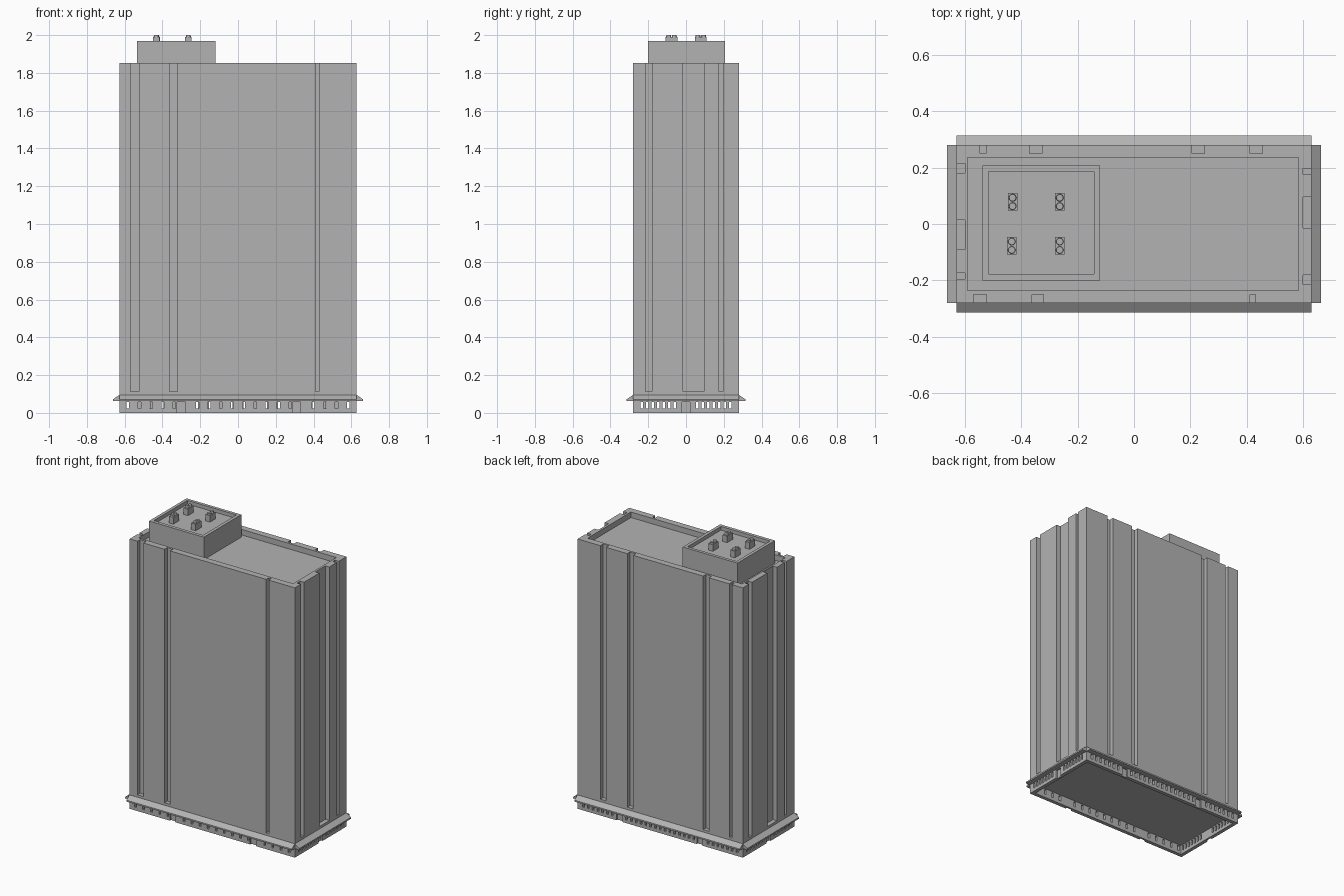
import bpy, bmesh, math
from mathutils import Vector

cube = bpy.data.objects.get("Cube")
if cube:
    bpy.data.objects.remove(cube, do_unlink=True)

GREY = (0.45, 0.45, 0.45, 1)
concrete = bpy.data.materials.new("grey concrete")
concrete.use_nodes = True
concrete.diffuse_color = GREY
concrete.node_tree.nodes["Principled BSDF"].inputs["Base Color"].default_value = GREY

HX, HY, TOP = 0.628, 0.28, 1.853


def finish(bm, name):
    bmesh.ops.recalc_face_normals(bm, faces=bm.faces)
    mesh = bpy.data.meshes.new(name)
    bm.to_mesh(mesh)
    bm.free()
    mesh.materials.append(concrete)
    obj = bpy.data.objects.new(name, mesh)
    bpy.context.collection.objects.link(obj)
    return obj


def boxes(name, spans):
    """One object from (x0, x1, y0, y1, z0, z1) spans."""
    bm = bmesh.new()
    for x0, x1, y0, y1, z0, z1 in spans:
        verts = bmesh.ops.create_cube(bm, size=1)["verts"]
        for v in verts:
            v.co = Vector((x1 if v.co.x > 0 else x0,
                           y1 if v.co.y > 0 else y0,
                           z1 if v.co.z > 0 else z0))
    return finish(bm, name)


def carve(obj, spans):
    cutter = boxes("cutter", spans)
    cutter.hide_render = True
    mod = obj.modifiers.new("carve", "BOOLEAN")
    mod.operation = "DIFFERENCE"
    mod.solver = "EXACT"
    mod.object = cutter
    bpy.context.view_layer.objects.active = obj
    bpy.ops.object.modifier_apply(modifier=mod.name)
    bpy.data.objects.remove(cutter, do_unlink=True)


def wall_cut(side, a, b, depth, z0, z1):
    """Box cutting into one wall between a and b along that wall."""
    out = 0.1
    return {"front": (a, b, -HY - out, -HY + depth, z0, z1),
            "back": (a, b, HY - depth, HY + out, z0, z1),
            "left": (HX - depth, HX + out, a, b, z0, z1),
            "right": (-HX - out, -HX + depth, a, b, z0, z1)}[side]


# Tower with full-height grooves, sunken roof and hollow underside
tower = boxes("tower", [(-HX, HX, -HY, HY, 0, TOP)])
grooves = {
    "front": [(-0.568, -0.523), (-0.362, -0.32), (0.41, 0.43)],
    "back": [(-0.545, -0.525), (-0.37, -0.326), (0.205, 0.25), (0.41, 0.455)],
    "left": [(-0.215, -0.18), (-0.015, 0.095), (0.175, 0.197)],
    "right": [(-0.195, -0.173), (-0.09, 0.015), (0.18, 0.215)],
}
cuts = [wall_cut(side, a, b, 0.03, 0.112, 2.1)
        for side, pairs in grooves.items() for a, b in pairs]
cuts.append((-0.59, 0.583, -0.235, 0.235, 1.815, 2.1))
cuts.append((-HX + 0.025, HX - 0.025, -HY + 0.025, HY - 0.025, -0.1, 0.064))
carve(tower, cuts)

# Ground floor slots and doorways
doors = {"front": [-0.3, 0.31], "back": [-0.3, 0.31], "left": [0], "right": [0]}
pitch = {"front": 0.06, "back": 0.036, "left": 0.03, "right": 0.03}
cuts = []
for side, centres in doors.items():
    half = (HX if side in ("front", "back") else HY) - 0.045
    count = round(2 * half / pitch[side])
    for c in centres:
        cuts.append(wall_cut(side, c - 0.022, c + 0.022, 0.012, -0.1, 0.058))
    for i in range(count + 1):
        p = -half + 2 * half * i / count
        if all(abs(p - c) > 0.032 for c in centres):
            cuts.append(wall_cut(side, p - 0.007, p + 0.007, 0.04, 0.022, 0.058))
carve(tower, cuts)


# Sloped canopies, one on each wall
def canopy(name, angle, wall, half):
    profile = [(0, 0.062), (0.034, 0.062), (0.034, 0.072), (0, 0.095)]
    bm = bmesh.new()
    face = bm.faces.new([bm.verts.new((-half, -wall - d, z)) for d, z in profile])
    new = bmesh.ops.extrude_face_region(bm, geom=[face])["geom"]
    bmesh.ops.translate(bm, vec=(2 * half, 0, 0),
                        verts=[g for g in new if isinstance(g, bmesh.types.BMVert)])
    obj = finish(bm, name)
    obj.rotation_euler.z = angle


canopy("front_canopy", 0, HY, HX)
canopy("left_canopy", math.pi / 2, HX, HY)
canopy("back_canopy", math.pi, HY, HX)
canopy("right_canopy", -math.pi / 2, HX, HY)

# Penthouse with a low parapet
penthouse = boxes("penthouse", [(-0.536, -0.12, -0.2, 0.207, 1.814, 1.97)])
carve(penthouse, [(-0.515, -0.142, -0.177, 0.186, 1.945, 2.1)])

# Rooftop vents: a block with two short round stacks
for i, (x, y) in enumerate([(-0.433, -0.077), (-0.263, -0.077),
                            (-0.43, 0.078), (-0.263, 0.078)], 1):
    boxes(f"vent_block_{i}", [(x - 0.017, x + 0.017, y - 0.031, y + 0.031, 1.944, 1.99)])
    bm = bmesh.new()
    for dy in (-0.015, 0.015):
        new = bmesh.ops.create_cone(bm, cap_ends=True, segments=12, radius1=0.014,
                                    radius2=0.012, depth=0.014)["verts"]
        bmesh.ops.translate(bm, verts=new, vec=(x, y + dy, 1.993))
    finish(bm, f"vent_stacks_{i}")
